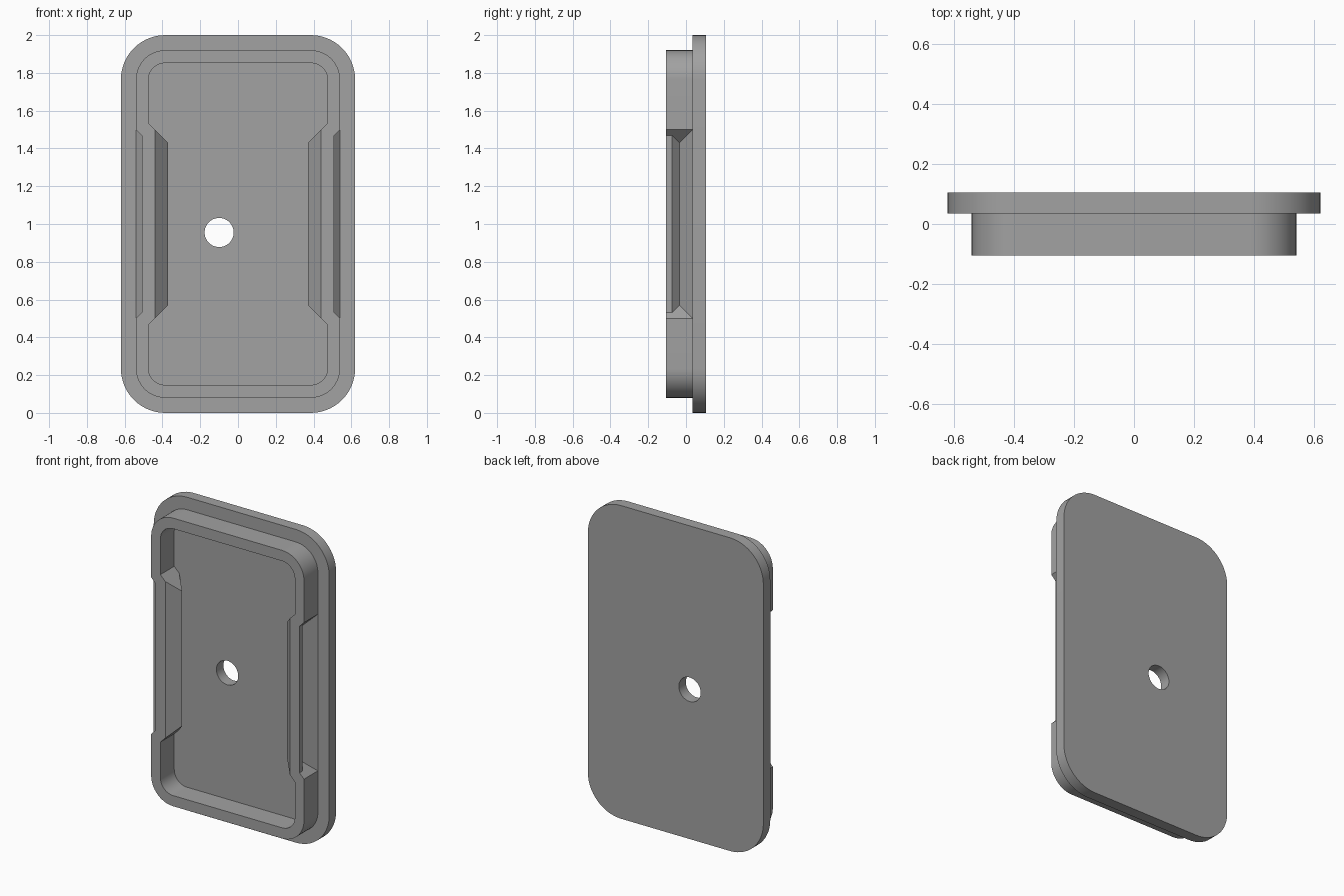
import bpy, bmesh, math
from mathutils import Vector

if "Cube" in bpy.data.objects:
    bpy.data.objects.remove(bpy.data.objects["Cube"])

grey = bpy.data.materials.new("plain grey")
grey.diffuse_color = (0.36, 0.36, 0.36, 1)
grey.use_nodes = True
grey.node_tree.nodes["Principled BSDF"].inputs["Base Color"].default_value = grey.diffuse_color


def make_object(name, bm):
    bmesh.ops.recalc_face_normals(bm, faces=bm.faces)
    mesh = bpy.data.meshes.new(name)
    bm.to_mesh(mesh)
    bm.free()
    mesh.materials.append(grey)
    obj = bpy.data.objects.new(name, mesh)
    bpy.context.collection.objects.link(obj)
    return obj


def rounded_outline(hx, hz, r, steps=14):
    """Rounded rectangle in x-z, centred on z = 1."""
    pts = []
    for k, (sx, sz) in enumerate([(1, 1), (-1, 1), (-1, -1), (1, -1)]):
        for i in range(steps + 1):
            a = math.pi / 2 * (k + i / steps)
            pts.append((sx * (hx - r) + r * math.cos(a),
                        1 + sz * (hz - r) + r * math.sin(a)))
    return pts


def slab(name, outline, y0, y1):
    bm = bmesh.new()
    face = bm.faces.new([bm.verts.new((x, y0, z)) for x, z in outline])
    ext = bmesh.ops.extrude_face_region(bm, geom=[face])
    moved = [g for g in ext["geom"] if isinstance(g, bmesh.types.BMVert)]
    bmesh.ops.translate(bm, verts=moved, vec=Vector((0, y1 - y0, 0)))
    return make_object(name, bm)


def mitred_bar(name, profile, side, half_length):
    """Bar along z from an x-y profile, its ends mitred by a rule in x."""
    bm = bmesh.new()
    low, high = [[bm.verts.new((side * x, y, 1 + s * half_length(x)))
                  for x, y in profile] for s in (-1, 1)]
    bm.faces.new(low)
    bm.faces.new(high)
    n = len(profile)
    for i in range(n):
        j = (i + 1) % n
        bm.faces.new((low[i], low[j], high[j], high[i]))
    return make_object(name, bm)


def combine(target, tool, operation):
    mod = target.modifiers.new(operation.lower(), 'BOOLEAN')
    mod.operation = operation
    mod.solver = 'EXACT'
    mod.object = tool
    bpy.context.view_layer.objects.active = target
    bpy.ops.object.modifier_apply(modifier=mod.name)
    bpy.data.objects.remove(tool, do_unlink=True)


# Back plate with an off-centre round hole
FRONT, STEP, BACK = -0.105, 0.035, 0.105
plate = slab("back_plate", rounded_outline(0.62, 1.0, 0.235), STEP, BACK)
circle = [(-0.10 + 0.077 * math.cos(math.tau * i / 48),
           0.955 + 0.077 * math.sin(math.tau * i / 48)) for i in range(48)]
combine(plate, slab("hole_cutter", circle, -0.1, 0.3), 'DIFFERENCE')

# Raised rim
rim = slab("raised_rim", rounded_outline(0.54, 0.92, 0.155), FRONT, STEP)
combine(rim, slab("pocket_cutter", rounded_outline(0.475, 0.852, 0.09), -0.3, 0.3),
        'DIFFERENCE')

# Finger grips: a ridge inside each long wall and a matching groove outside
ridge = [(0.50, FRONT), (0.44, FRONT), (0.37, -0.035), (0.44, STEP), (0.50, STEP)]
groove = [(0.60, 0.045), (0.55, 0.045), (0.47, -0.035), (0.508, -0.073),
          (0.508, -0.20), (0.60, -0.20)]
for side in (-1, 1):
    combine(rim, mitred_bar("grip_ridge", ridge, side, lambda x: 0.5 + (x - 0.44)),
            'UNION')
    combine(rim, mitred_bar("grip_groove", groove, side, lambda x: 0.5 + (x - 0.54)),
            'DIFFERENCE')

# Smooth the rounded corners, keep the edges crisp
for obj in (plate, rim):
    bpy.ops.object.select_all(action='DESELECT')
    obj.select_set(True)
    bpy.context.view_layer.objects.active = obj
    bpy.ops.object.shade_smooth_by_angle(angle=math.radians(30))
